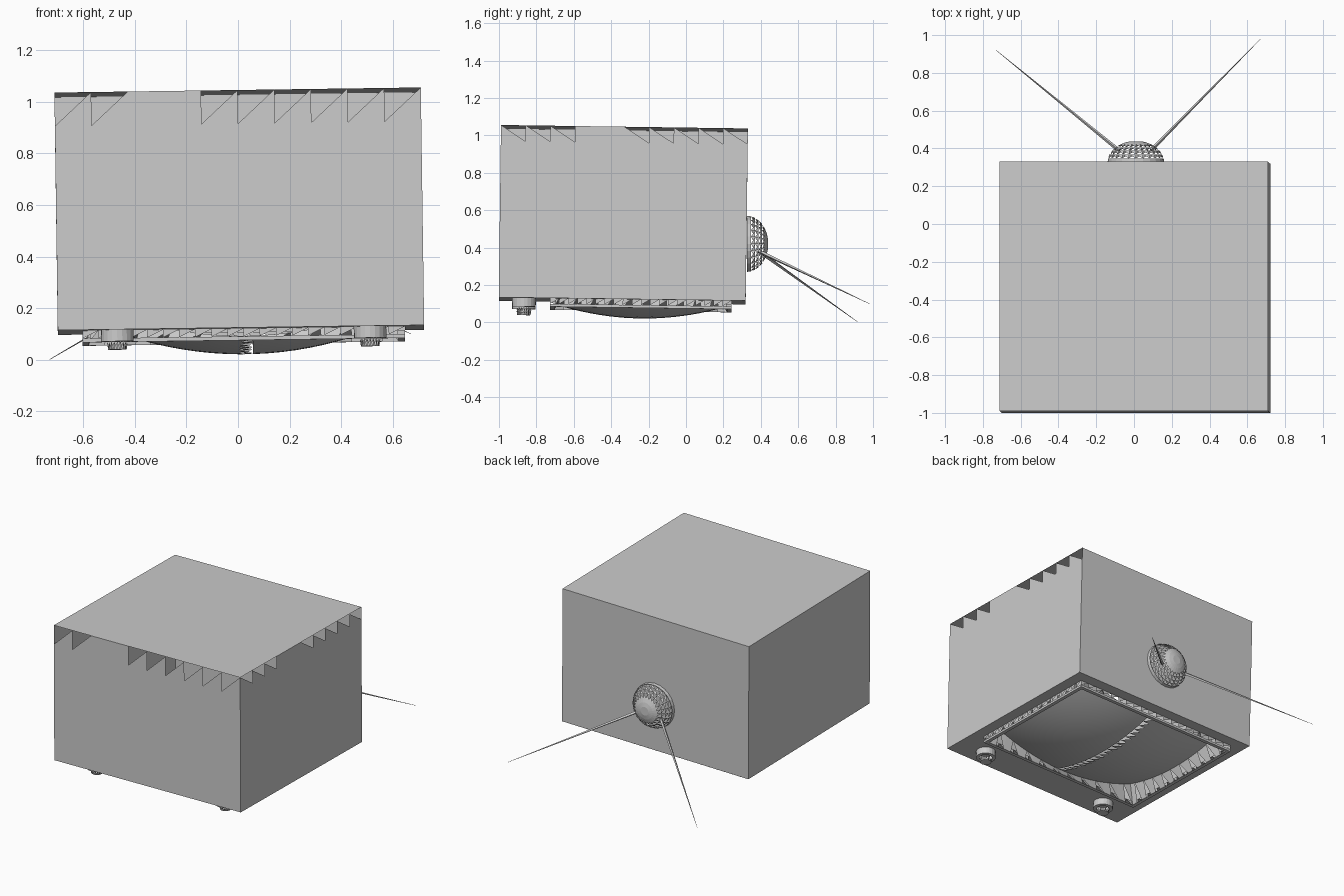
import bpy, math
from mathutils import Vector

if "Cube" in bpy.data.objects:
    bpy.data.objects.remove(bpy.data.objects["Cube"])

grey = bpy.data.materials.new("plain_grey")
grey.diffuse_color = (0.6, 0.6, 0.6, 1)
grey.use_nodes = True
grey.node_tree.nodes["Principled BSDF"].inputs["Base Color"].default_value = grey.diffuse_color


def lean(p):
    """The whole set rests slightly tilted."""
    x, y, z = p
    return (x - 0.014 * (z - 0.58), y + 0.013 * (z - 0.58),
            z + 0.014 * x - 0.014 * (y + 0.33))


def make(name, faces, tilt=True, smooth=False):
    """Object from a list of faces given as corner points; equal points are shared."""
    index, polys = {}, []
    for f in faces:
        ids = []
        for p in f:
            k = tuple(round(c, 5) for c in p)
            i = index.setdefault(k, len(index))
            if i not in ids:
                ids.append(i)
        if len(ids) > 2:
            polys.append(ids)
    me = bpy.data.meshes.new(name)
    me.from_pydata([lean(p) if tilt else p for p in index], [], polys)
    me.materials.append(grey)
    ob = bpy.data.objects.new(name, me)
    bpy.context.collection.objects.link(ob)
    if smooth:
        for p in me.polygons:
            p.use_smooth = True
    return ob


def lerp(a, b, t):
    return tuple(u + (v - u) * t for u, v in zip(a, b))


X0, X1, Y0, Y1, Z0, Z1 = -0.705, 0.715, -0.995, 0.325, 0.115, 1.036
BX0, BX1, BY0, BY1 = -0.61, 0.64, -0.72, 0.25          # screen surround


def toothed_wall(a, b, depth, holes, left):
    """Vertical wall from a to b with triangular gaps along its top edge."""
    faces = []
    for i in range(10):
        p, q = lerp(a, b, i / 10), lerp(a, b, (i + 1) / 10)
        pb, qb = (*p, Z0), (*q, Z0)
        pm, qm = (*p, Z1 - depth), (*q, Z1 - depth)
        pt, qt = (*p, Z1), (*q, Z1)
        faces.append((pb, qb, qm, pm))
        if i not in holes:
            faces.append((pm, qm, qt, pt))
        else:
            faces.append((pm, qm, qt) if left else (pm, qm, pt))
    return faces


# cabinet: open shell with notched front and right walls
make("cabinet_front", toothed_wall((X0, Y0), (X1, Y0), 0.13, {0, 1, 4, 5, 6, 7, 8, 9}, True))
make("cabinet_right", toothed_wall((X1, Y0), (X1, Y1), 0.085, {0, 1, 2, 5, 6, 7, 8, 9}, False))
make("cabinet_shell", [
    ((X0, Y0, Z1), (X1, Y0, Z1), (X1, Y1, Z1), (X0, Y1, Z1)),
    ((X1, Y1, Z0), (X0, Y1, Z0), (X0, Y1, Z1), (X1, Y1, Z1)),
    ((X0, Y1, Z0), (X0, Y0, Z0), (X0, Y0, Z1), (X0, Y1, Z1))])


def rect(x0, x1, y0, y1, z, n=20):
    """Rectangular loop; z is a number or a function of x and y."""
    c = [(x0, y0), (x1, y0), (x1, y1), (x0, y1)]
    pts = [lerp(c[s], c[(s + 1) % 4], i / n) for s in range(4) for i in range(n)]
    return [(x, y, z(x, y) if callable(z) else z) for x, y in pts]


def band(a, b, gap=0):
    """Strip between two loops; every gap-th quad loses one triangle."""
    faces = []
    for i in range(len(a)):
        j = (i + 1) % len(a)
        if gap and i % gap == 0:
            faces.append((a[i], b[j], b[i]))
        else:
            faces.append((a[i], a[j], b[j], b[i]))
    return faces


# underside panel around the screen opening
make("face_panel", band(rect(BX0, BX1, BY0, BY1, Z0), rect(X0, X1, Y0, Y1, Z0)))

# bulging screen, split by a ragged seam down the middle
CX, CY, HX, HY = 0.025, -0.235, 0.575, 0.445


def bulge(x, y):
    return 0.022 + 0.36 * (x - CX) ** 2 + 0.33 * (y - CY) ** 2


def screen_point(x, y):
    return (x, y, bulge(x, y))


xs = [CX + s * (0.025 + (HX - 0.025) * i / 10) for s in (-1, 1) for i in range(11)]
xs.sort()
ys = [CY - HY + 2 * HY * i / 20 for i in range(21)]
halves, seam = [], []
for i in range(len(xs) - 1):
    for j in range(20):
        a, b = screen_point(xs[i], ys[j]), screen_point(xs[i + 1], ys[j])
        c, d = screen_point(xs[i + 1], ys[j + 1]), screen_point(xs[i], ys[j + 1])
        if i == 10:
            seam.append((a, d, b))
        else:
            halves.append((a, d, c, b))
make("screen", halves, smooth=True)
make("screen_seam", seam)

# surround: ragged outer wall, flat rim and ragged slope back to the screen
top = rect(BX0, BX1, BY0, BY1, Z0)
rim = rect(BX0, BX1, BY0, BY1, 0.085)
rim_low = rect(BX0, BX1, BY0, BY1, 0.07)
inner = rect(BX0 + 0.025, BX1 - 0.025, BY0 + 0.025, BY1 - 0.025, 0.07)
edge = rect(CX - HX, CX + HX, CY - HY, CY + HY, bulge)
make("surround_wall", band(rim, top, 1))
make("surround_rim", band(rim, rim_low) + band(rim_low, inner))
make("surround_slope", band(inner, edge, 2))


def circle(c, r, z, n=20):
    return [(c[0] + r * math.cos(2 * math.pi * i / n),
             c[1] + r * math.sin(2 * math.pi * i / n), z) for i in range(n)]


# two stepped control knobs with notched grips
for side, x in (("left", -0.475), ("right", 0.505)):
    c = (x, -0.86)
    a, b = circle(c, 0.063, Z0), circle(c, 0.063, 0.07)
    d, e = circle(c, 0.04, 0.07), circle(c, 0.036, 0.038)
    make(side + "_knob", band(a, b) + band(b, d) + band(d, e, 1) + [tuple(e)])

# lattice dome on the back
DC, R, DEPTH, N = Vector((0.01, 0.325, 0.42)), 0.15, 0.115, 24
rings = []
for k in range(8):
    t = k / 8 * math.pi / 2
    rings.append([(DC.x + R * math.cos(t) * math.cos(2 * math.pi * i / N),
                   DC.y + DEPTH * math.sin(t),
                   DC.z + R * math.cos(t) * math.sin(2 * math.pi * i / N)) for i in range(N)])
dome = [tuple(rings[-1])]
for k in range(7):
    dome += band(rings[k], rings[k + 1], 1 if k in (1, 2, 3, 4) else 0)
make("antenna_base", dome, tilt=False)


# tapering antenna rods
def rod(name, a, b):
    a, b = Vector(a), Vector(b)
    q = (b - a).to_track_quat('Z', 'Y')
    ends = [[tuple(p + q @ Vector((r * math.cos(i * math.pi / 2), r * math.sin(i * math.pi / 2), 0)))
             for i in range(4)] for p, r in ((a, 0.010), (b, 0.001))]
    make(name, band(*ends) + [tuple(ends[0]), tuple(ends[1])], tilt=False)


rod("right_antenna", (0.09, 0.39, 0.38), (0.67, 0.98, 0.10))
rod("left_antenna", (-0.08, 0.39, 0.38), (-0.73, 0.92, 0.001))
